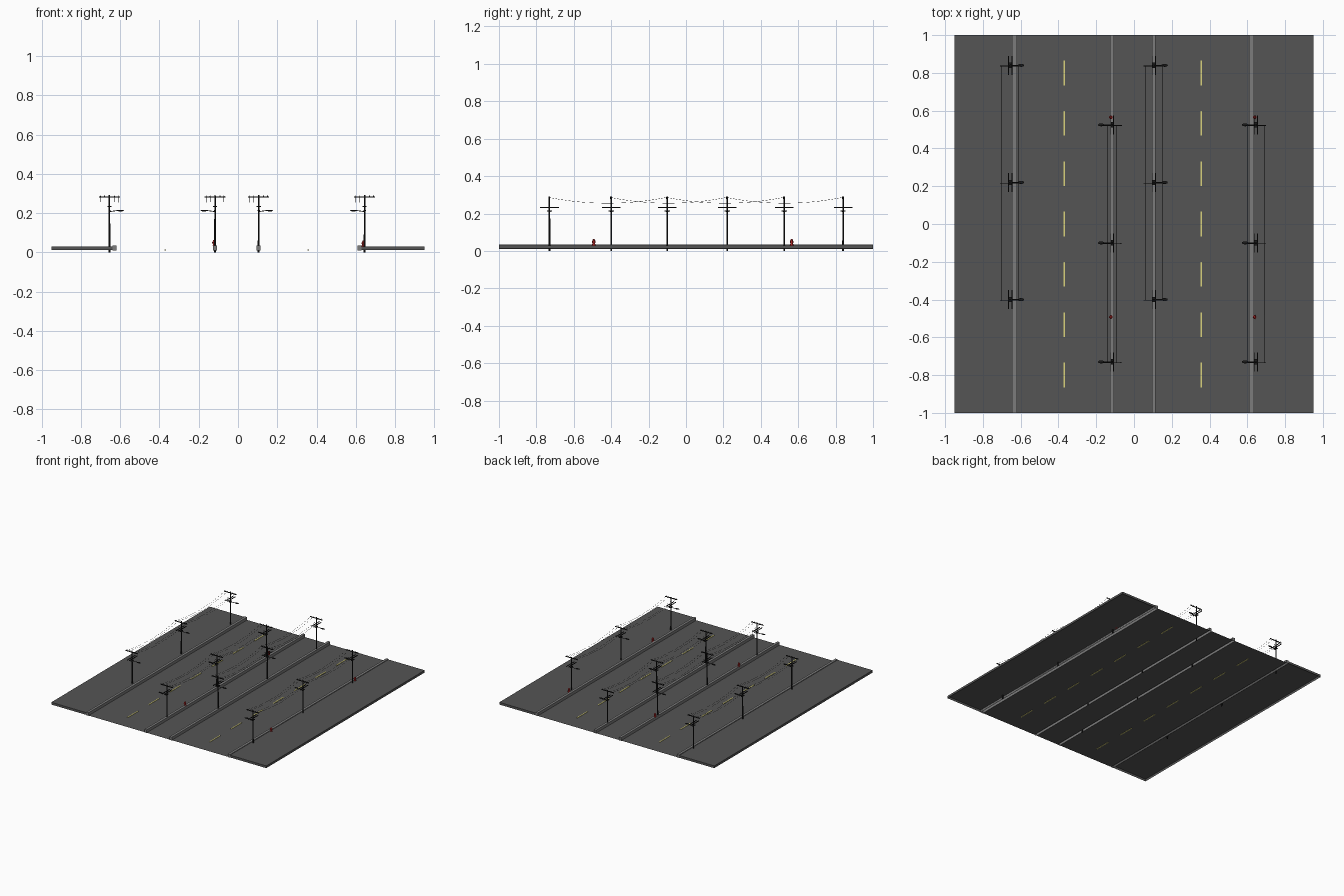
import bpy, bmesh
from math import radians
from mathutils import Matrix, Vector

if "Cube" in bpy.data.objects:
    bpy.data.objects.remove(bpy.data.objects["Cube"])


def material(name, rgb):
    m = bpy.data.materials.new(name)
    m.diffuse_color = (*rgb, 1)
    m.use_nodes = True
    m.node_tree.nodes["Principled BSDF"].inputs["Base Color"].default_value = m.diffuse_color
    return m


ASPHALT = material("asphalt", (0.09, 0.09, 0.09))
CONCRETE = material("concrete", (0.2, 0.2, 0.2))
BLACK = material("dark_metal", (0.01, 0.01, 0.01))
YELLOW = material("yellow_paint", (0.7, 0.65, 0.2))
RED = material("red_paint", (0.45, 0.02, 0.02))


def finish(name, bm, mat, smooth=False):
    me = bpy.data.meshes.new(name)
    bm.to_mesh(me)
    bm.free()
    me.materials.append(mat)
    ob = bpy.data.objects.new(name, me)
    bpy.context.collection.objects.link(ob)
    if smooth:
        me.shade_smooth()
        me.set_sharp_from_angle(angle=radians(35))
    return ob


def add_box(bm, x, y, z, open_bottom=False):
    c = Vector((sum(x) / 2, sum(y) / 2, sum(z) / 2))
    s = (x[1] - x[0], y[1] - y[0], z[1] - z[0], 1)
    vs = bmesh.ops.create_cube(bm, size=1, matrix=Matrix.Translation(c) @ Matrix.Diagonal(s))["verts"]
    if open_bottom:
        low = [f for f in {f for v in vs for f in v.link_faces} if f.calc_center_median().z < z[0] + 1e-5]
        bmesh.ops.delete(bm, geom=low, context='FACES_ONLY')


def add_rod(bm, a, b, r, r2=None, seg=8):
    a, b = Vector(a), Vector(b)
    d = b - a
    rot = d.to_track_quat('Z', 'Y').to_matrix().to_4x4()
    bmesh.ops.create_cone(bm, cap_ends=True, segments=seg, radius1=r, radius2=r if r2 is None else r2,
                          depth=d.length, matrix=Matrix.Translation((a + b) / 2) @ rot)


def add_ball(bm, c, size):
    bmesh.ops.create_uvsphere(bm, u_segments=12, v_segments=6, radius=1,
                              matrix=Matrix.Translation(c) @ Matrix.Diagonal((*size, 1)))


ROAD_Z = 0.012
# road and median surfaces: single sheets between the curbs
for name, x0, x1 in (("left_road", -0.62, -0.127), ("median", -0.107, 0.095), ("right_road", 0.115, 0.61)):
    bm = bmesh.new()
    bm.faces.new([bm.verts.new(p) for p in ((x0, -1, ROAD_Z), (x1, -1, ROAD_Z), (x1, 1, ROAD_Z), (x0, 1, ROAD_Z))])
    finish(name, bm, ASPHALT)

# sidewalks, hollow underneath
for name, x in (("left_sidewalk", (-0.95, -0.64)), ("right_sidewalk", (0.63, 0.95))):
    bm = bmesh.new()
    add_box(bm, x, (-1, 1), (ROAD_Z, 0.03), True)
    finish(name, bm, ASPHALT)

# curbs
for name, x in (("left_curb", (-0.64, -0.62)), ("median_curb_left", (-0.127, -0.107)),
                ("median_curb_right", (0.095, 0.115)), ("right_curb", (0.61, 0.63))):
    bm = bmesh.new()
    add_box(bm, x, (-1, 1), (0.01, 0.035), True)
    finish(name, bm, CONCRETE)

# lane dashes
for name, x in (("left_lane_dashes", -0.37), ("right_lane_dashes", 0.357)):
    bm = bmesh.new()
    for i in range(-3, 4):
        y = i * 0.2665
        add_box(bm, (x - 0.004, x + 0.004), (y - 0.065, y + 0.065), (0.010, 0.0145))
    finish(name, bm, YELLOW)


def utility_pole(name, x, y, side):
    bm = bmesh.new()
    # tapered post
    add_rod(bm, (x, y, 0), (x, y, 0.291), 0.0048, 0.0038, 10)
    # top crossarm with insulators
    add_box(bm, (x - 0.054, x + 0.054), (y - 0.006, y - 0.002), (0.279, 0.285))
    for dx in (-0.045, -0.025, 0.025, 0.045):
        add_rod(bm, (x + dx, y - 0.004, 0.283), (x + dx, y - 0.004, 0.290), 0.0025, 0.0015)
    # paired lower arms along the street
    for dx in (-0.009, 0.009):
        add_box(bm, (x + dx - 0.002, x + dx + 0.002), (y - 0.05, y + 0.05), (0.2305, 0.2355))
    add_box(bm, (x - 0.011, x + 0.011), (y - 0.003, y + 0.003), (0.231, 0.235))
    # street lamp arm and head
    add_rod(bm, (x, y, 0.207), (x + side * 0.05, y, 0.214), 0.002)
    add_ball(bm, (x + side * 0.057, y, 0.212), (0.017, 0.008, 0.004))
    add_box(bm, (x - 0.006, x + 0.006), (y - 0.014, y + 0.014), (0.210, 0.215))
    finish(name, bm, BLACK, True)


def wires(name, x, ys):
    # four sagging cables per span
    bm = bmesh.new()
    n = 10
    for y0, y1 in zip(ys, ys[1:]):
        for dx in (-0.045, -0.025, 0.025, 0.045):
            pts = []
            for i in range(n + 1):
                t = i / n
                sag = 4 * t * (1 - t)
                pts.append((x + dx, y0 + (y1 - y0) * t - 0.004, 0.286 - 0.031 * sag))
            for a, b in zip(pts, pts[1:]):
                add_rod(bm, a, b, 0.0007, seg=4)
    finish(name, bm, BLACK)


NORTH, SOUTH = (0.84, 0.22, -0.40), (0.525, -0.10, -0.73)
for row, x, ys, side in (("left_outer", -0.655, NORTH, 1), ("left_inner", -0.117, SOUTH, -1),
                         ("right_inner", 0.105, NORTH, 1), ("right_outer", 0.645, SOUTH, -1)):
    for i, y in enumerate(ys):
        utility_pole(f"{row}_pole_{i + 1}", x, y, side)
    wires(f"{row}_wires", x, ys)

# fire hydrants
for i, (x, y, z) in enumerate((x, y, z) for x, z in ((-0.122, 0.034), (0.639, 0.03)) for y in (0.565, -0.493)):
    bm = bmesh.new()
    add_rod(bm, (x, y, z), (x, y, z + 0.004), 0.009, seg=12)
    add_rod(bm, (x, y, z), (x, y, z + 0.022), 0.006, seg=12)
    add_rod(bm, (x, y, z + 0.02), (x, y, z + 0.023), 0.008, seg=12)
    add_ball(bm, (x, y, z + 0.023), (0.0065, 0.0065, 0.007))
    add_rod(bm, (x, y - 0.01, z + 0.015), (x, y + 0.01, z + 0.015), 0.0035)
    add_rod(bm, (x, y, z + 0.015), (x - 0.01, y, z + 0.015), 0.004)
    finish(f"hydrant_{i + 1}", bm, RED, True)
